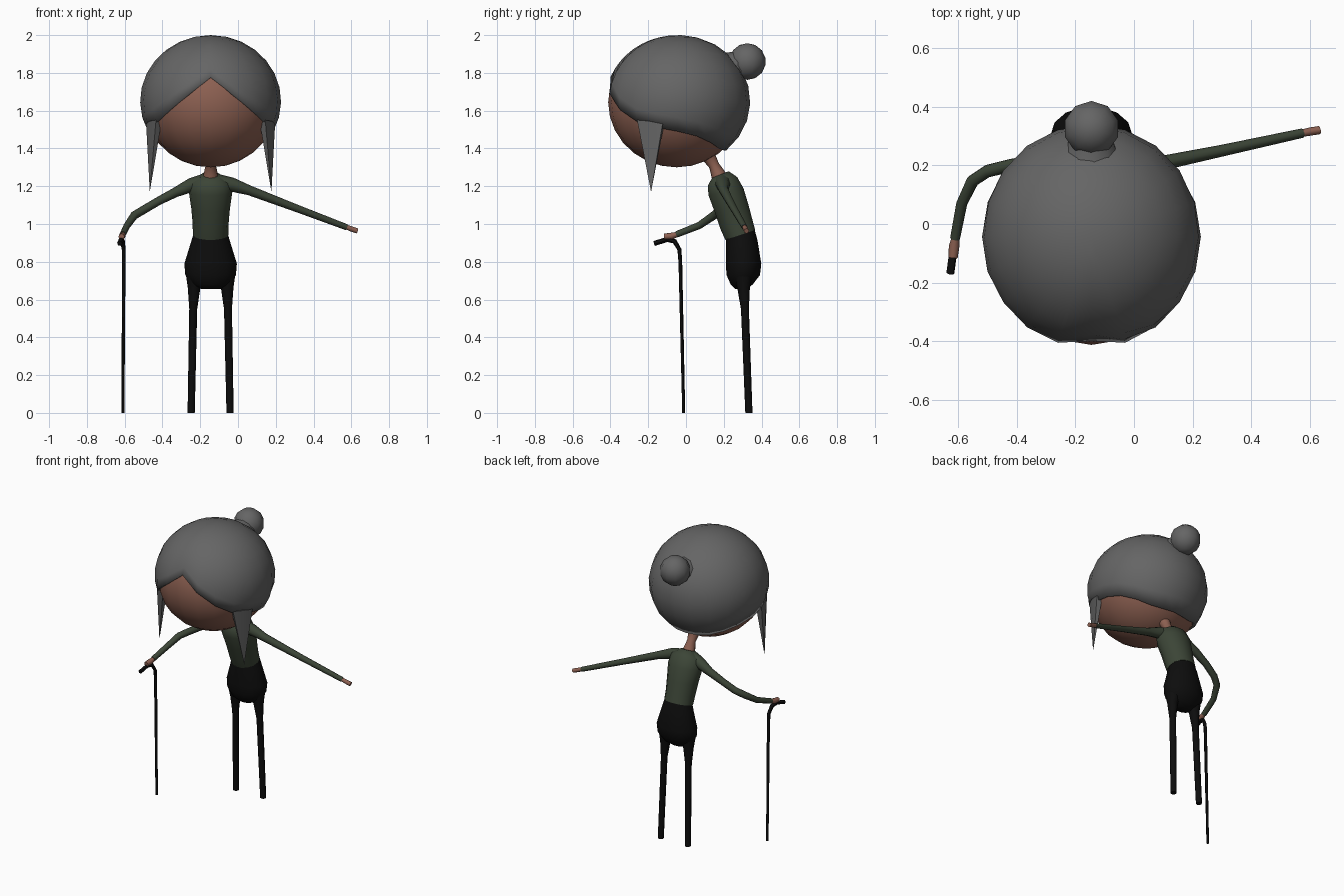
import bpy, bmesh, math
from mathutils import Vector

if "Cube" in bpy.data.objects:
    bpy.data.objects.remove(bpy.data.objects["Cube"])

CX = -0.145  # body centre line


def material(name, r, g, b):
    m = bpy.data.materials.new(name)
    m.diffuse_color = (r, g, b, 1)
    m.use_nodes = True
    m.node_tree.nodes["Principled BSDF"].inputs["Base Color"].default_value = m.diffuse_color
    return m


GREY = material("hair_grey", 0.13, 0.13, 0.13)
SKIN = material("skin", 0.27, 0.12, 0.085)
GREEN = material("shirt_green", 0.045, 0.06, 0.038)
BLACK = material("black", 0.004, 0.004, 0.004)


def finish(name, bm, mat, angle=60):
    bmesh.ops.recalc_face_normals(bm, faces=bm.faces)
    me = bpy.data.meshes.new(name)
    bm.to_mesh(me)
    bm.free()
    ob = bpy.data.objects.new(name, me)
    bpy.context.collection.objects.link(ob)
    me.materials.append(mat)
    bpy.ops.object.select_all(action='DESELECT')
    ob.select_set(True)
    bpy.context.view_layer.objects.active = ob
    bpy.ops.object.shade_smooth_by_angle(angle=math.radians(angle))
    return ob


def skin_rings(bm, rings, caps=True):
    n = len(rings[0])
    for a, b in zip(rings, rings[1:]):
        for i in range(n):
            j = (i + 1) % n
            bm.faces.new((a[i], a[j], b[j], b[i]))
    if caps:
        bm.faces.new(rings[0])
        bm.faces.new(rings[-1])


def tube(name, path, mat, sides=8):
    """Tube through (x, y, z, radius) points."""
    bm = bmesh.new()
    pts = [Vector(p[:3]) for p in path]
    rings, side = [], None
    for i, p in enumerate(pts):
        d = (pts[min(i + 1, len(pts) - 1)] - pts[max(i - 1, 0)]).normalized()
        if side is None:
            side = d.orthogonal()
        side = (side - d * side.dot(d)).normalized()
        up = d.cross(side)
        rings.append([bm.verts.new(p + path[i][3] * (side * math.cos(t) + up * math.sin(t)))
                      for t in (2 * math.pi * k / sides for k in range(sides))])
    skin_rings(bm, rings)
    return finish(name, bm, mat)


def trunk(name, sections, mat, sides=14):
    """Stacked ellipses (y, z, rx, ry, forward tilt)."""
    bm = bmesh.new()
    rings = []
    for y, z, rx, ry, tilt in sections:
        ring = []
        for k in range(sides):
            t = 2 * math.pi * k / sides
            dy = ry * math.sin(t)
            ring.append(bm.verts.new((CX + rx * math.cos(t), y + dy, z + tilt * dy)))
        rings.append(ring)
    skin_rings(bm, rings)
    return finish(name, bm, mat)


def ball(name, centre, radii, mat, seg, rows):
    bm = bmesh.new()
    bmesh.ops.create_uvsphere(bm, u_segments=seg, v_segments=rows, radius=1)
    for v in bm.verts:
        v.co = Vector([c + r * q for c, r, q in zip(centre, radii, v.co)])
    return finish(name, bm, mat)


# Head and neck
ball("head", (CX, -0.05, 1.645), (0.355, 0.362, 0.345), SKIN, 20, 14)
tube("neck", [(CX, 0.185, 1.23, 0.045), (CX, 0.165, 1.275, 0.036), (CX, 0.148, 1.31, 0.028),
              (CX, 0.125, 1.35, 0.036), (CX, 0.09, 1.40, 0.065)], SKIN, 10)

# Hair cap: columns run from the crown to a rim whose height depends on direction
HC, HR = Vector((CX, -0.043, 1.65)), Vector((0.373, 0.383, 0.35))
RIM = [1.78, 1.69, 1.605, 1.54, 1.51, 1.49, 1.465, 1.43, 1.40, 1.39, 1.39]


def hair_point(az, z, shrink=0.0):
    s = math.sqrt(max(0, 1 - ((z - HC.z) / HR.z) ** 2))
    return Vector((HC.x + (HR.x - shrink) * s * math.sin(az),
                   HC.y - (HR.y - shrink) * s * math.cos(az), z))


bm = bmesh.new()
cols, rows = 20, 9
rings = []
for r in range(1, rows + 1):
    ring = []
    for c in range(cols):
        rim = RIM[min(c, cols - c)]
        phi = math.acos((rim - HC.z) / HR.z) * r / rows
        ring.append(bm.verts.new(hair_point(2 * math.pi * c / cols,
                                            HC.z + HR.z * math.cos(phi))))
    rings.append(ring)
skin_rings(bm, rings, caps=False)
bm.faces.new(rings[0])
bmesh.ops.poke(bm, faces=[f for f in bm.faces if len(f.verts) == cols])
for v in bm.verts:
    if len(v.link_edges) == cols:
        v.co.z = HC.z + HR.z
hair = finish("hair_cap", bm, GREY, 50)
shell = hair.modifiers.new("thickness", 'SOLIDIFY')
shell.thickness, shell.offset = 0.035, -1

# Pointed side locks hanging from the rim
for side, name in ((1, "right_side_lock"), (-1, "left_side_lock")):
    bm = bmesh.new()
    outer = [hair_point(side * math.radians(a), z) for a, z in ((54, 1.55), (65, 1.545), (77, 1.53))]
    inner = [hair_point(side * math.radians(a), z, 0.04) for a, z in ((77, 1.53), (54, 1.55))]
    base = [bm.verts.new(p) for p in outer + inner]
    tip = bm.verts.new((CX + side * 0.322, -0.185, 1.17))
    for i in range(5):
        bm.faces.new((base[i], base[(i + 1) % 5], tip))
    bm.faces.new(base)
    finish(name, bm, GREY, 50)

# Bun with its gathered root
ball("hair_bun", (CX, 0.325, 1.86), (0.097, 0.097, 0.097), GREY, 10, 7)
tube("bun_root", [(CX, 0.16, 1.785, 0.15), (CX, 0.235, 1.82, 0.095), (CX, 0.30, 1.85, 0.07)], GREY, 10)

# Shirt and hips
trunk("shirt_body", [(0.287, 0.942, 0.094, 0.081, 0.33), (0.266, 1.0, 0.095, 0.088, 0.25),
                     (0.242, 1.08, 0.102, 0.092, 0.2), (0.212, 1.17, 0.115, 0.095, 0.2),
                     (0.193, 1.225, 0.105, 0.08, 0.3), (0.182, 1.262, 0.045, 0.045, 0.4)], GREEN)
trunk("hips", [(0.287, 0.95, 0.09, 0.077, 0.33), (0.295, 0.90, 0.105, 0.085, 0.2),
               (0.305, 0.79, 0.139, 0.096, 0), (0.303, 0.73, 0.134, 0.091, 0),
               (0.295, 0.68, 0.10, 0.06, 0), (0.29, 0.655, 0.05, 0.03, 0)], BLACK)

# Legs
for side, name in ((-1, "left_leg"), (1, "right_leg")):
    tube(name, [(CX + side * dx, y, z, r) for dx, y, z, r in
                ((0.078, 0.30, 0.76, 0.058), (0.088, 0.305, 0.66, 0.033),
                 (0.092, 0.312, 0.55, 0.021), (0.103, 0.333, 0, 0.019))], BLACK)

# Bent arm holding the cane
tube("bent_sleeve", [(-0.19, 0.195, 1.215, 0.048), (-0.25, 0.203, 1.205, 0.037),
                     (-0.33, 0.21, 1.168, 0.026), (-0.42, 0.2, 1.122, 0.022),
                     (-0.50, 0.18, 1.075, 0.022), (-0.55, 0.147, 1.045, 0.022),
                     (-0.587, 0.07, 0.992, 0.019), (-0.61, -0.05, 0.945, 0.017)], GREEN)
tube("cane_hand", [(-0.608, -0.045, 0.946, 0.013), (-0.613, -0.075, 0.936, 0.018),
                   (-0.617, -0.115, 0.933, 0.016)], SKIN)

# Straight outstretched arm
tube("straight_sleeve", [(-0.10, 0.195, 1.215, 0.048), (-0.03, 0.195, 1.208, 0.037),
                         (0.06, 0.2, 1.178, 0.026), (0.30, 0.25, 1.087, 0.02),
                         (0.575, 0.31, 0.983, 0.016)], GREEN)
tube("straight_hand", [(0.565, 0.308, 0.987, 0.012), (0.60, 0.315, 0.974, 0.014),
                       (0.632, 0.32, 0.963, 0.014)], SKIN)

# Cane
tube("cane", [(-0.626, -0.168, 0.897, 0.014), (-0.617, -0.10, 0.918, 0.014),
              (-0.611, -0.06, 0.908, 0.013), (-0.605, -0.035, 0.865, 0.011),
              (-0.605, -0.03, 0.80, 0.01), (-0.609, -0.012, 0, 0.008)], BLACK, 6)
